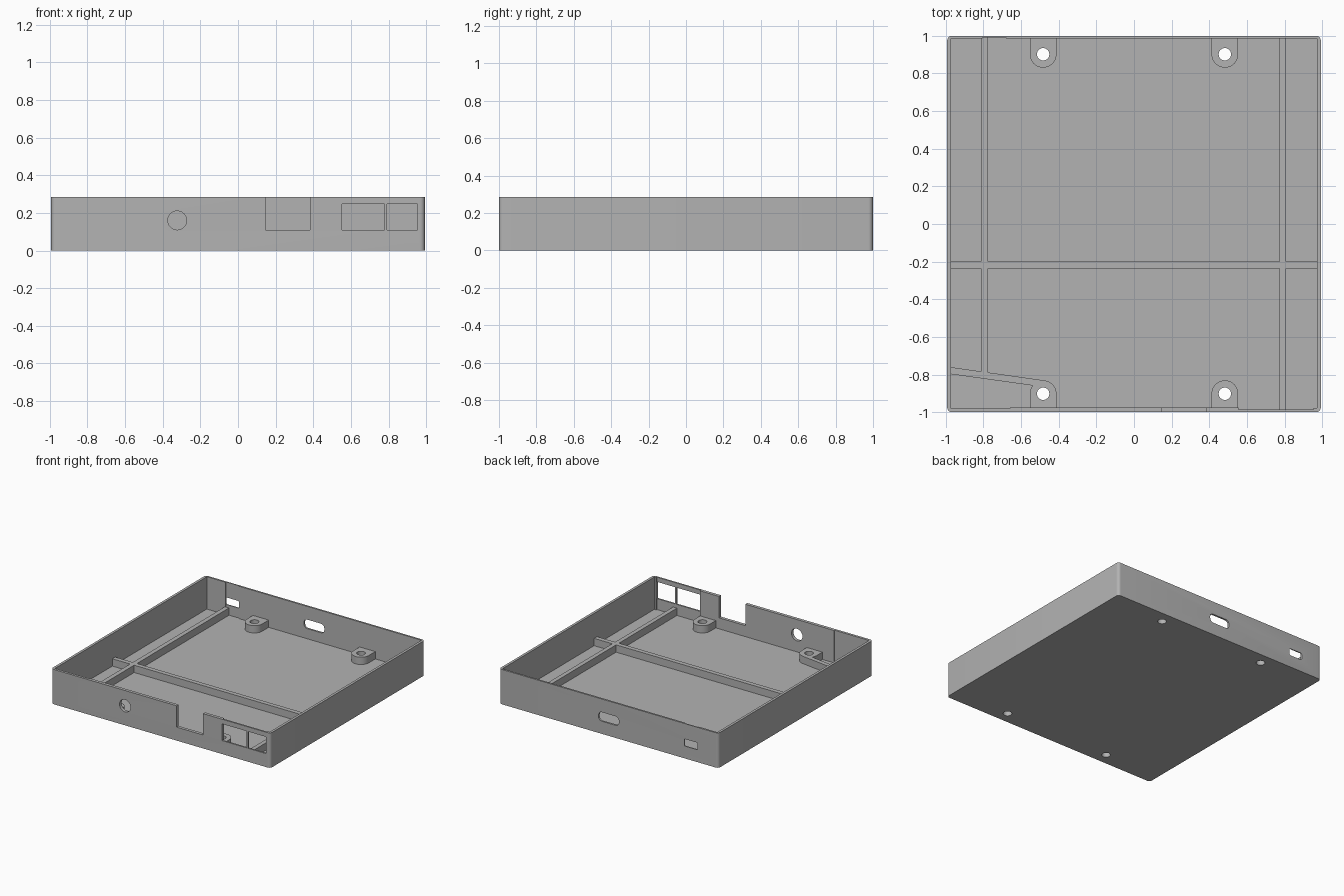
import bpy
import bmesh
from math import cos, sin, pi, radians

cube = bpy.data.objects.get("Cube")
if cube:
    bpy.data.objects.remove(cube)

grey = bpy.data.materials.new("light_grey")
grey.use_nodes = True
colour = (0.45, 0.45, 0.45, 1)
grey.diffuse_color = colour
grey.node_tree.nodes["Principled BSDF"].inputs["Base Color"].default_value = colour

HX, HY, TOP = 0.993, 1.0, 0.285   # outer half sizes and rim height
FLOOR, RIB = 0.02, 0.08           # heights of floor and ribs


def prism(name, outline, lo, hi, axis="z"):
    """Extrude an outline along z, or an x-z outline along y."""
    bm = bmesh.new()
    place = (lambda p, d: (p[0], p[1], d)) if axis == "z" else (lambda p, d: (p[0], d, p[1]))
    low = [bm.verts.new(place(p, lo)) for p in outline]
    high = [bm.verts.new(place(p, hi)) for p in outline]
    bm.faces.new(low)
    bm.faces.new(high)
    n = len(outline)
    for i in range(n):
        j = (i + 1) % n
        bm.faces.new((low[i], low[j], high[j], high[i]))
    bmesh.ops.recalc_face_normals(bm, faces=bm.faces)
    mesh = bpy.data.meshes.new(name)
    bm.to_mesh(mesh)
    bm.free()
    mesh.materials.append(grey)
    obj = bpy.data.objects.new(name, mesh)
    bpy.context.collection.objects.link(obj)
    return obj


def rect(x0, x1, y0, y1):
    return [(x0, y0), (x1, y0), (x1, y1), (x0, y1)]


def arc(cx, cy, r, start, end, steps):
    return [(cx + r * cos(start + (end - start) * i / steps),
             cy + r * sin(start + (end - start) * i / steps)) for i in range(steps + 1)]


def circle(cx, cy, r, steps=32):
    return arc(cx, cy, r, 0, 2 * pi, steps)[:-1]


def rounded(cx, cy, hx, hy, r, steps=6):
    pts = []
    for k, (sx, sy) in enumerate(((1, 1), (-1, 1), (-1, -1), (1, -1))):
        pts += arc(cx + sx * (hx - r), cy + sy * (hy - r), r, k * pi / 2, (k + 1) * pi / 2, steps)
    return pts


def combine(target, tool, operation):
    """Apply a boolean and remove its tool."""
    bpy.context.view_layer.objects.active = target
    mod = target.modifiers.new(operation, "BOOLEAN")
    mod.operation, mod.solver, mod.object = operation, "EXACT", tool
    bpy.ops.object.modifier_apply(modifier=mod.name)
    bpy.data.objects.remove(tool)


# Outer shell with rounded upright corners
tray = prism("open_tray", rounded(0, 0, HX, HY, 0.025), 0, TOP)

# Cavity, with thinner wall patches behind the ports
cavity = [(-0.972, -0.98), (-0.66, -0.98), (-0.66, -0.974), (0.555, -0.974),
          (0.555, -0.987), (0.955, -0.987), (0.955, -0.978), (0.972, -0.978),
          (0.972, 0.985), (-0.68, 0.985), (-0.68, 0.992), (-0.805, 0.992),
          (-0.805, 0.985), (-0.972, 0.985)]
combine(tray, prism("cavity_cutter", cavity, FLOOR, TOP + 0.1), "DIFFERENCE")

# Floor ribs
ribs = {
    "cross_rib": rect(-0.98, 0.98, -0.237, -0.2),
    "right_rib": rect(-0.812, -0.775, -0.8, 0.99),
    "left_rib": rect(0.773, 0.808, -0.993, 0.99),
    "slanted_rib": [(-0.98, -0.76), (-0.98, -0.797), (-0.485, -0.866), (-0.485, -0.83)],
}
for name, outline in ribs.items():
    combine(tray, prism(name, outline, FLOOR / 2, RIB), "UNION")

# Screw bosses with through holes
for sx in (-1, 1):
    for sy in (-1, 1):
        cx, cy = sx * 0.483, sy * 0.902
        start = pi if sy > 0 else 0
        boss = arc(cx, cy, 0.071, start, start + pi, 20)
        boss += [(boss[-1][0], sy * 0.992), (boss[0][0], sy * 0.992)]
        combine(tray, prism("screw_boss", boss, FLOOR / 2, RIB), "UNION")
        combine(tray, prism("screw_hole", circle(cx, cy, 0.033), -0.1, 0.2), "DIFFERENCE")

# Front wall ports
front_ports = [circle(-0.323, 0.16, 0.05),
               rect(0.145, 0.383, 0.11, TOP + 0.1),
               rect(0.554, 0.778, 0.11, 0.247),
               rect(0.793, 0.953, 0.11, 0.247)]
for outline in front_ports:
    combine(tray, prism("front_port", outline, -1.1, -0.95, "y"), "DIFFERENCE")

# Back wall slots
back_ports = [rounded(0, 0.14, 0.092, 0.037, 0.03),
              rounded(-0.745, 0.13, 0.06, 0.029, 0.01)]
for outline in back_ports:
    combine(tray, prism("back_port", outline, 0.95, 1.1, "y"), "DIFFERENCE")

# Smooth the round parts and keep the edges sharp
bpy.ops.object.select_all(action="DESELECT")
tray.select_set(True)
bpy.context.view_layer.objects.active = tray
bpy.ops.object.shade_smooth_by_angle(angle=radians(30))
